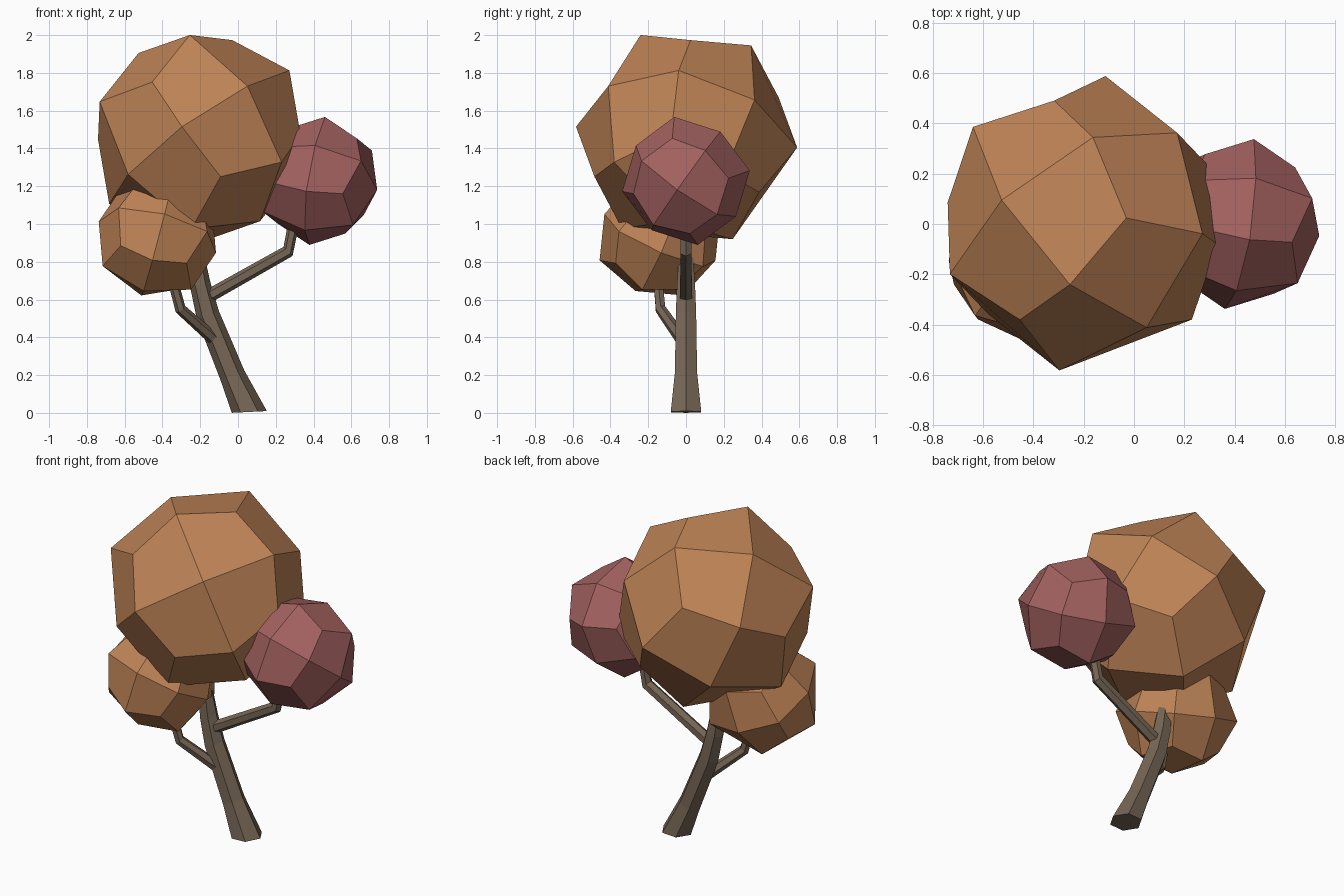
import bpy, bmesh, math
from mathutils import Vector, Matrix

cube = bpy.data.objects.get("Cube")
if cube:
    bpy.data.objects.remove(cube, do_unlink=True)


def material(name, rgb):
    mat = bpy.data.materials.new(name)
    mat.use_nodes = True
    mat.diffuse_color = (*rgb, 1)
    mat.node_tree.nodes["Principled BSDF"].inputs["Base Color"].default_value = (*rgb, 1)
    return mat


def finish(name, bm, mat):
    bmesh.ops.recalc_face_normals(bm, faces=bm.faces)
    mesh = bpy.data.meshes.new(name)
    bm.to_mesh(mesh)
    bm.free()
    mesh.materials.append(mat)
    obj = bpy.data.objects.new(name, mesh)
    bpy.context.collection.objects.link(obj)
    return obj


def leaf_clump(name, centre, radius, axis, side, mat):
    """Faceted ball: a cube cut once per edge, rounded out and turned to two axes."""
    bm = bmesh.new()
    bmesh.ops.create_cube(bm, size=2)
    bmesh.ops.subdivide_edges(bm, edges=bm.edges[:], cuts=1, use_grid_fill=True)
    # radius factor for face centres, edge middles and corners
    factor = {1: 0.936, 2: 1.0, 3: 0.912}
    for v in bm.verts:
        kind = sum(abs(c) > 0.5 for c in v.co)
        v.co = v.co.normalized() * radius * factor[kind]
    a = Vector(axis).normalized()
    b = Vector(side)
    b = (b - a * b.dot(a)).normalized()
    turn = Matrix((a, b, a.cross(b))).transposed().to_4x4()
    bmesh.ops.transform(bm, matrix=Matrix.Translation(centre) @ turn, verts=bm.verts)
    return finish(name, bm, mat)


def limb(name, points, radii, mat, start=None):
    """Six-sided tapering tube along a path."""
    bm = bmesh.new()
    pts = [Vector(p) for p in points]
    rings = []
    for i, (p, r) in enumerate(zip(pts, radii)):
        tangent = (pts[min(i + 1, len(pts) - 1)] - pts[max(i - 1, 0)]).normalized()
        if i == 0 and start:
            tangent = Vector(start).normalized()
        u = Vector((0, 1, 0)).cross(tangent).normalized()
        v = tangent.cross(u)
        angles = [k * math.tau / 6 for k in range(6)]
        rings.append([bm.verts.new(p + r * (u * math.cos(t) + v * math.sin(t))) for t in angles])
    for low, high in zip(rings, rings[1:]):
        for k in range(6):
            n = (k + 1) % 6
            bm.faces.new((low[k], low[n], high[n], high[k]))
    bm.faces.new(rings[0])
    bm.faces.new(rings[-1])
    return finish(name, bm, mat)


orange = material("autumn orange", (0.515, 0.227, 0.093))
red = material("dusty red", (0.361, 0.120, 0.115))
bark = material("bark brown", (0.181, 0.133, 0.091))

# Leaning trunk and its two bent branches
limb("trunk",
     [(0.06, 0, 0.005), (-0.03, 0, 0.2), (-0.16, 0, 0.52), (-0.2, 0, 0.68),
      (-0.225, 0, 0.85), (-0.24, 0, 1.05)],
     [0.093, 0.068, 0.062, 0.055, 0.042, 0.035], bark, start=(-0.05, 0, 1))
limb("long_branch",
     [(-0.17, 0, 0.61), (0.265, 0, 0.855), (0.31, 0, 1.08)],
     [0.036, 0.034, 0.03], bark)
limb("short_branch",
     [(-0.12, -0.02, 0.385), (-0.305, -0.135, 0.55), (-0.35, -0.15, 0.72)],
     [0.034, 0.03, 0.027], bark)

# Three faceted leaf clumps
leaf_clump("large_leaf_clump", (-0.205, 0.003, 1.46), 0.595,
           (0.458, -0.745, 0.485), (-0.66, -0.648, -0.342), orange)
leaf_clump("small_leaf_clump", (-0.427, -0.138, 0.93), 0.343,
           (-0.966, -0.02, 0.256), (-0.227, -0.403, -0.89), orange)
leaf_clump("red_leaf_clump", (0.419, 0, 1.228), 0.347,
           (0.978, -0.144, -0.146), (0.214, 0.562, 0.805), red)
